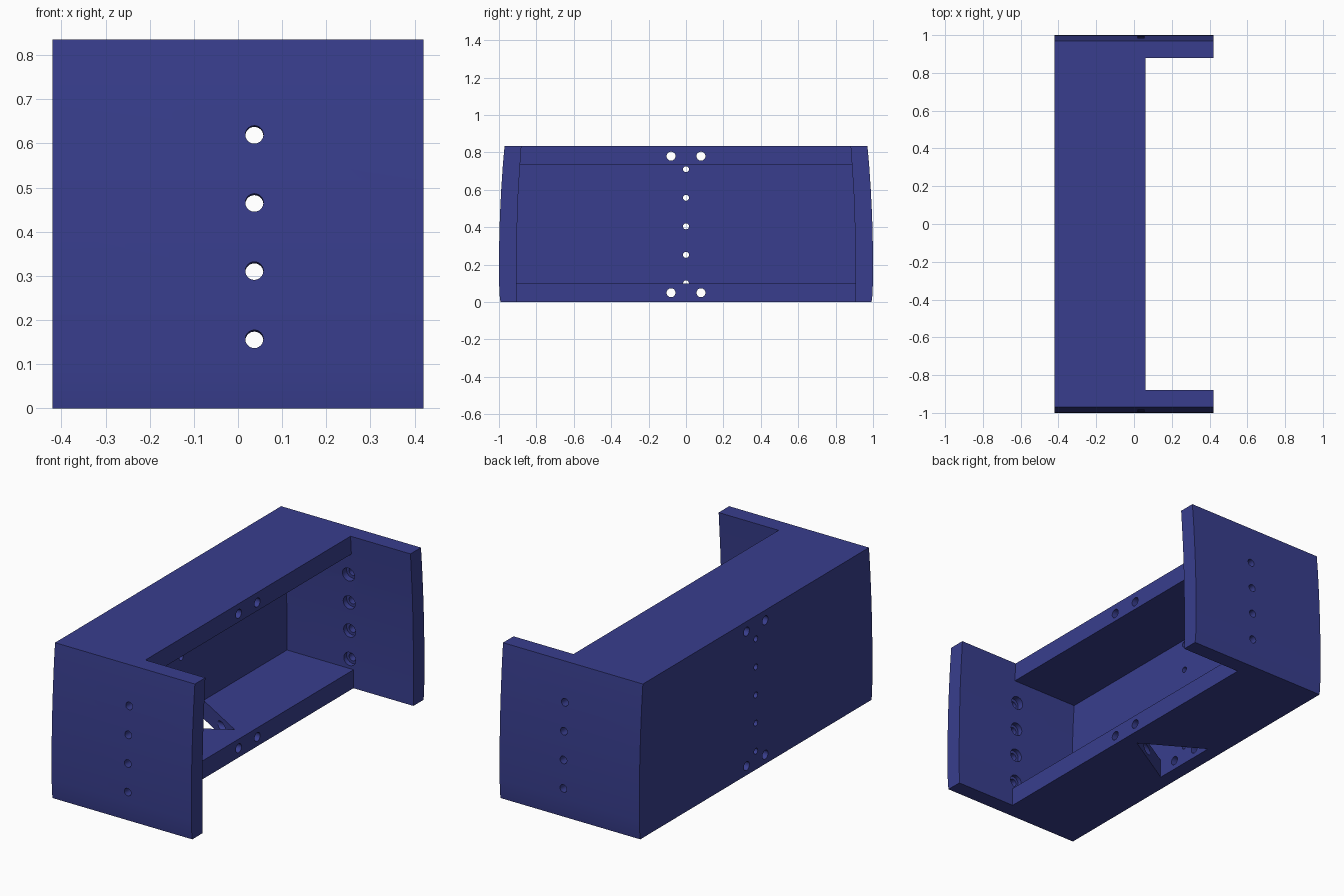
import bpy, bmesh, math
from mathutils import Matrix, Vector

if "Cube" in bpy.data.objects:
    bpy.data.objects.remove(bpy.data.objects["Cube"])

blue = bpy.data.materials.new("navy blue")
blue.diffuse_color = (0.04, 0.048, 0.27, 1)
blue.use_nodes = True
blue.node_tree.nodes["Principled BSDF"].inputs["Base Color"].default_value = blue.diffuse_color

X0, X1, SHELF = -0.42, 0.42, 0.06      # back, end panel front, shelf front
WALL = -0.34                           # inner face of the back wall
LOW, HIGH, TOP = 0.10, 0.735, 0.835    # shelf faces and total height

# gently bowed end profile: (height, outer half length, inner half length)
BOW = [(0, .992, .905), (.04, .997, .905), (LOW, .999, .906), (.2, 1.0, .906),
       (.3, .999, .905), (.4, .997, .903), (.5, .993, .900), (.6, .988, .896),
       (HIGH, .979, .887), (TOP, .970, .880)]


def make(name, bm):
    bmesh.ops.recalc_face_normals(bm, faces=bm.faces)
    me = bpy.data.meshes.new(name)
    bm.to_mesh(me)
    bm.free()
    me.materials.append(blue)
    ob = bpy.data.objects.new(name, me)
    bpy.context.collection.objects.link(ob)
    return ob


def prism(name, points, offset):
    bm = bmesh.new()
    face = bm.faces.new([bm.verts.new(p) for p in points])
    new = bmesh.ops.extrude_face_region(bm, geom=[face])["geom"]
    bmesh.ops.translate(bm, vec=offset,
                        verts=[v for v in new if isinstance(v, bmesh.types.BMVert)])
    return make(name, bm)


def bowed(name, col, x0, x1, z0, z1, extra=0):
    rows = [(r[0], r[col]) for r in BOW if z0 <= r[0] <= z1]
    if extra:
        rows = [(-extra, rows[0][1])] + rows + [(z1 + extra, rows[-1][1])]
    pts = [(x0, y, z) for z, y in rows] + [(x0, -y, z) for z, y in reversed(rows)]
    return prism(name, pts, (x1 - x0, 0, 0))


def rod(name, start, end, r, sides=24):
    a, b = Vector(start), Vector(end)
    d = b - a
    bm = bmesh.new()
    m = Matrix.Translation((a + b) / 2) @ d.to_track_quat('Z', 'Y').to_matrix().to_4x4()
    bmesh.ops.create_cone(bm, cap_ends=True, segments=sides, radius1=r, radius2=r,
                          depth=d.length, matrix=m)
    return make(name, bm)


body = bowed("amp_shell", 1, X0, X1, 0, TOP)
body.name = "housing"


def cut(tool):
    mod = body.modifiers.new("cut", 'BOOLEAN')
    mod.operation, mod.solver, mod.object = 'DIFFERENCE', 'EXACT', tool
    tool.hide_render = True
    bpy.context.view_layer.objects.active = body
    bpy.ops.object.modifier_apply(modifier=mod.name)
    bpy.data.objects.remove(tool)


# open front between the end panels, then the channel between the shelves
cut(bowed("front_opening", 2, SHELF, 0.6, 0, TOP, 0.1))
cut(bowed("channel", 2, WALL, 0.1, LOW, HIGH))

# triangular opening in the bottom shelf
cut(prism("triangle_opening", [(-0.02, 0, -0.1), (WALL, 0.19, -0.1), (WALL, -0.19, -0.1)],
          (0, 0, 0.3)))

# paired bolt holes along both shelves
for y in (-0.08, 0.08):
    for z in (0.05, 0.78):
        cut(rod("bolt_hole", (-0.6, y, z), (0.3, y, z), 0.024))

# row of small holes in the back wall
for i in range(5):
    z = 0.10 + 0.1525 * i
    cut(rod("wall_hole", (-0.6, 0, z), (WALL + 0.01, 0, z), 0.016, 20))

# counterbored holes in the end panels, tilted slightly with the bow
slope = math.tan(math.radians(3))
for s in (-1, 1):
    for i in range(4):
        z = 0.157 + 0.1545 * i
        cut(rod("end_hole", (0.037, s * 1.1, z + 0.1 * slope),
                (0.037, s * 0.8, z - 0.2 * slope), 0.0205))
        cut(rod("counterbore", (0.037, s * 0.93, z - 0.07 * slope),
                (0.037, s * 0.84, z - 0.16 * slope), 0.036))

# smooth the bow and bores while keeping the edges crisp
bpy.ops.object.select_all(action='DESELECT')
body.select_set(True)
bpy.context.view_layer.objects.active = body
bpy.ops.object.shade_smooth_by_angle(angle=math.radians(25))
